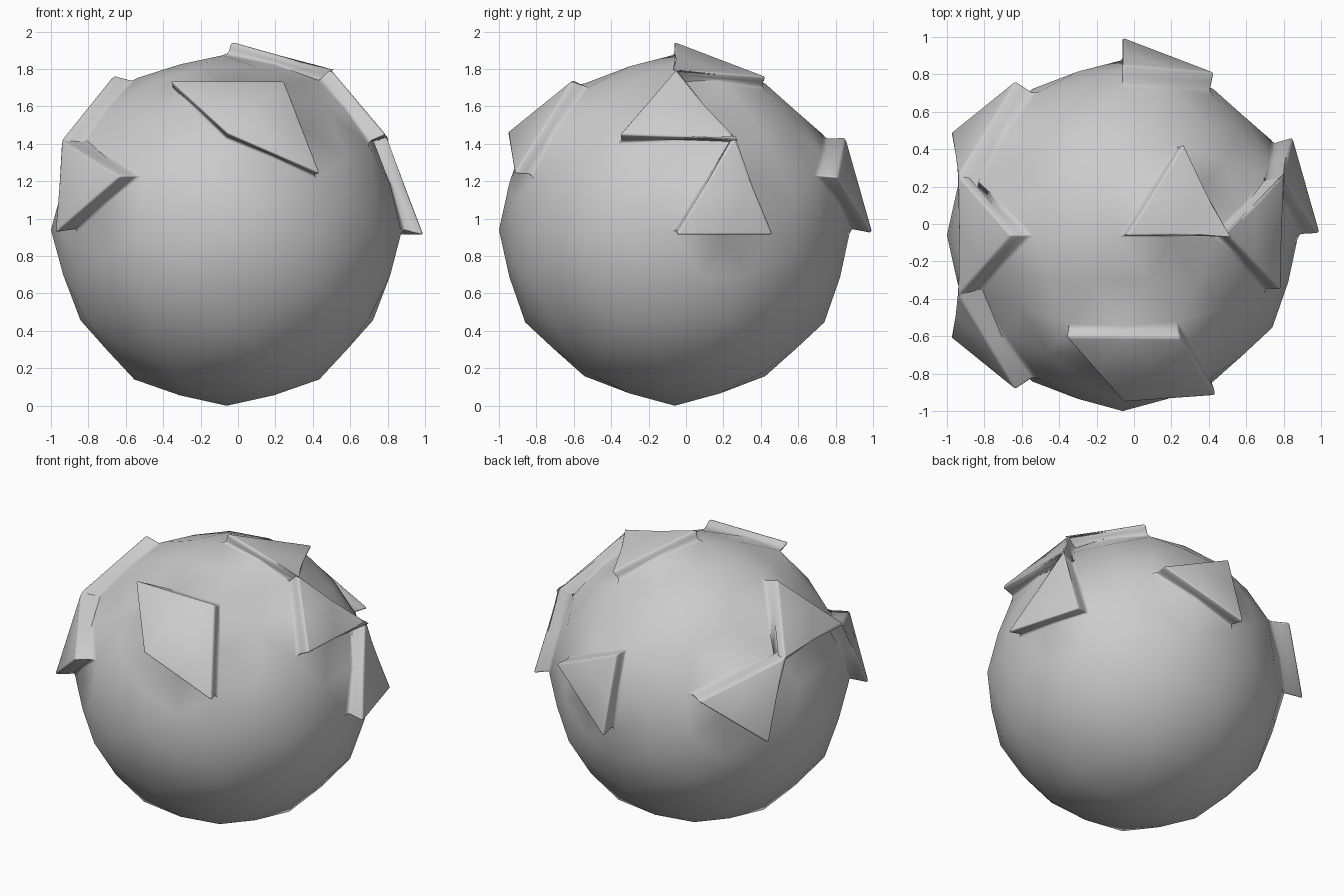
import bpy, bmesh
from mathutils import Vector

if "Cube" in bpy.data.objects:
    bpy.data.objects.remove(bpy.data.objects["Cube"])

R = 0.94
CENTRE = Vector((-0.06, -0.06, 0.94))
A, B = 0.5257, 0.8507

# Raised panels: facing direction of the face -> how far it is pulled out
PANELS = [
    ((0.30, 0.18, 0.94), (0.035, 0.005, 0.063)),      # top
    ((0.715, 0, 0.70), (0.085, 0.01, 0.045)),         # right upper
    ((0.93, 0.29, 0.175), (0.11, 0.02, -0.02)),       # right lower
    ((0, -0.65, 0.76), (0.0, -0.08, 0.035)),          # front pair
    ((0.286, -0.76, 0.58), (0.02, -0.095, 0.02)),
    ((0.177, 0.94, 0.295), (0.005, 0.115, -0.01)),    # back
    ((-0.715, 0, 0.70), (-0.115, 0, 0.017)),          # left upper
    ((-0.76, -0.58, 0.285), (-0.115, -0.055, -0.005)),  # left front
    ((-0.76, 0.58, 0.285), (-0.115, 0.055, -0.005)),    # left back
]

# Icosahedron lying on its edge axis, split once into 80 faces
bm = bmesh.new()
for s in (-1, 1):
    for t in (-1, 1):
        for co in ((s * A, 0, t * B), (0, s * B, t * A), (s * B, t * A, 0)):
            bm.verts.new(co)
bmesh.ops.convex_hull(bm, input=bm.verts[:])
bmesh.ops.subdivide_edges(bm, edges=bm.edges[:], cuts=1, use_grid_fill=True)
for v in bm.verts:
    v.co = v.co.normalized() * R
bmesh.ops.recalc_face_normals(bm, faces=bm.faces[:])


def face_towards(faces, direction):
    d = Vector(direction).normalized()
    return max(faces, key=lambda f: f.calc_center_median().normalized().dot(d))


# Extrude all panels together so touching corners stay joined
chosen = [face_towards(bm.faces, d) for d, _ in PANELS]
new = bmesh.ops.extrude_face_region(bm, geom=chosen)["geom"]
bmesh.ops.delete(bm, geom=[f for f in chosen if f.is_valid], context='FACES_ONLY')
tops = [g for g in new if isinstance(g, bmesh.types.BMFace)]

# Pull each panel out, averaging at shared corners, and flare it slightly
moves = {}
for direction, offset in PANELS:
    face = face_towards(tops, direction)
    c = face.calc_center_median()
    for v in face.verts:
        moves.setdefault(v, []).append(Vector(offset) + (v.co - c) * 0.05)
for v, m in moves.items():
    v.co += sum(m, Vector()) / len(m)

# Split again and swell only the ball between the panels
bmesh.ops.subdivide_edges(bm, edges=bm.edges[:], cuts=1, use_grid_fill=True)
for v in bm.verts:
    if v.co.length < R * 0.975:
        v.co = v.co.normalized() * R * 0.978
for v in bm.verts:
    v.co += CENTRE
for f in bm.faces:
    f.smooth = True

mesh = bpy.data.meshes.new("panelled_ball")
bm.to_mesh(mesh)
bm.free()
ball = bpy.data.objects.new("panelled_ball", mesh)
bpy.context.collection.objects.link(ball)

# Soft rims and fillets round the panels
bev = ball.modifiers.new("soft_rims", 'BEVEL')
bev.width = 0.018
bev.segments = 2
bev.limit_method = 'ANGLE'
bev.angle_limit = 0.75
